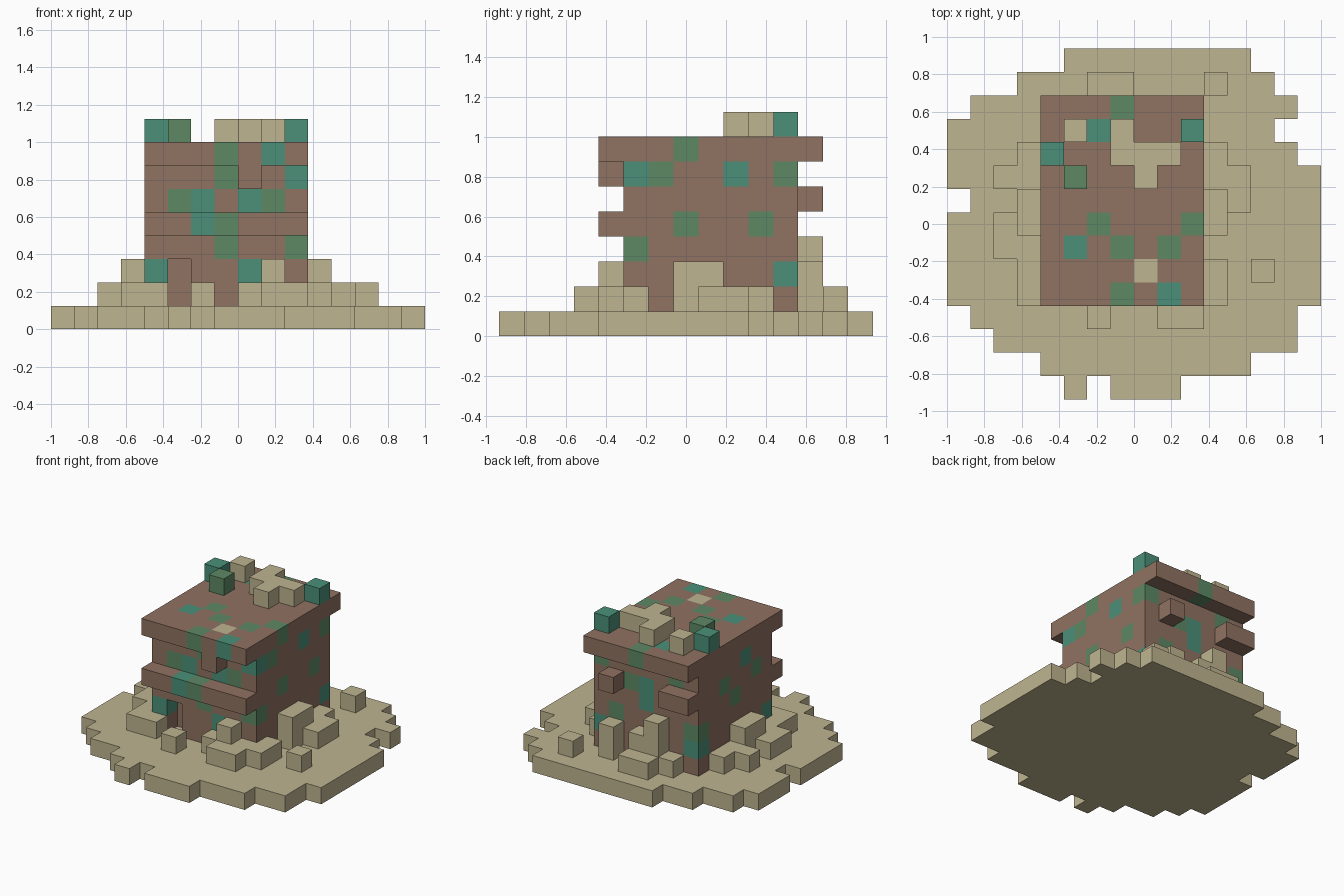
import bpy
import bmesh
from mathutils import Vector

cube = bpy.data.objects.get("Cube")
if cube:
    bpy.data.objects.remove(cube, do_unlink=True)

CELL = 0.125
ORIGIN = Vector((-1.0, -0.9375, 0.0))


def make_material(name, rgb):
    mat = bpy.data.materials.new(name)
    mat.use_nodes = True
    colour = (*rgb, 1.0)
    mat.diffuse_color = colour
    mat.node_tree.nodes["Principled BSDF"].inputs["Base Color"].default_value = colour
    return mat


MATERIALS = {
    "s": make_material("sand", (0.52, 0.46, 0.28)),
    "b": make_material("brown brick", (0.28, 0.17, 0.12)),
    "g": make_material("moss green", (0.11, 0.25, 0.13)),
    "t": make_material("teal", (0.07, 0.28, 0.19)),
}
KEYS = list(MATERIALS)
AXES = [Vector((1, 0, 0)), Vector((0, 1, 0)), Vector((0, 0, 1))]


def build(name, cells):
    """Skin a {(i, j, k): colour} grid with its outer faces only."""
    bm = bmesh.new()
    for pos, key in cells.items():
        for a in range(3):
            for sign in (-1, 1):
                n = AXES[a] * sign
                if tuple(int(c) for c in Vector(pos) + n) in cells:
                    continue
                u, v = AXES[(a + 1) % 3] / 2, AXES[(a + 2) % 3] / 2 * sign
                mid = Vector(pos) + Vector((.5, .5, .5)) + n / 2
                corners = (mid - u - v, mid + u - v, mid + u + v, mid - u + v)
                face = bm.faces.new([bm.verts.new(ORIGIN + c * CELL) for c in corners])
                face.material_index = KEYS.index(key)
    bmesh.ops.remove_doubles(bm, verts=bm.verts, dist=0.001)
    mesh = bpy.data.meshes.new(name)
    for key in KEYS:
        mesh.materials.append(MATERIALS[key])
    bm.to_mesh(mesh)
    bm.free()
    obj = bpy.data.objects.new(name, mesh)
    bpy.context.collection.objects.link(obj)
    return obj


def plan(rows, i0, j_top, k):
    """Cells of one level, rows listed from the back to the front."""
    return {(i0 + c, j_top - r, k): ch
            for r, row in enumerate(rows) for c, ch in enumerate(row) if ch != "."}


# Round sandy ground slab
build("ground_slab", plan([
    ".....ssssssss...",
    "...sssssssssss..",
    ".ssssssssssssss.",
    "ssssssssssssss..",
    "sssssssssssssss.",
    "ssssssssssssssss",
    ".sssssssssssssss",
    "ssssssssssssssss",
    "ssssssssssssssss",
    "ssssssssssssssss",
    "ssssssssssssssss",
    ".ssssssssssssss.",
    "..sssssssssssss.",
    "....sssssssss...",
    ".....s.sss......",
], 0, 14, 0))

# Sand rubble around the walls, one level at a time
rubble = plan([
    "......ss...s....",
    ".....ss..s......",
    "................",
    "...s.......s....",
    "..ss.......ss...",
    "...s.......ss...",
    "..ss.......s....",
    "..ss............",
    "...s.......s.s..",
    "...ss...ssss....",
    "......s..ss.....",
], 0, 13, 1)
for i, j, k in [(3, 7, 2), (3, 8, 2), (11, 7, 2), (11, 8, 2), (9, 4, 2),
                (9, 12, 2), (7, 12, 2), (6, 12, 2), (6, 12, 3)]:
    rubble[i, j, k] = "s"
build("sand_rubble", rubble)

# House body, each wall listed from the top course down
FRONT = ["bbbgbbt", "bgtbtgb", "bbbbbbb", "bbbgbbg", "t.bbtbb", "b.bbbbb"]
BACK = ["bgbbbbg", "bbbtgbb", "bbbtbbb", "gbbbbgb", "tbbbbbt", "bbbbbbb"]
RIGHT = ["tgbbtbg", "bbbbbbb", "bbgbbgb", "gbbbbbb", "bbbbbbt", "bbbbbbb"]
LEFT = ["bbtbbbb", "bgbbgbb", "bbbgbbb", "bbbbbbg", "tbbbbbt", "bbbbbbb"]
SIDE = 7
walls = {}
for r in range(len(FRONT)):
    for x in range(SIDE):
        for y in range(SIDE):
            if y == 0:
                key = FRONT[r][x]
            elif y == SIDE - 1:
                key = BACK[r][x]
            elif x == 0:
                key = LEFT[r][y]
            elif x == SIDE - 1:
                key = RIGHT[r][y]
            else:
                key = "b"
            if key != ".":
                walls[4 + x, 5 + y, 6 - r] = key
build("house_walls", walls)

# Ledges and bricks that stick out of the walls
build("front_ledge", plan(["bbtgbbb"], 4, 4, 4))
build("front_hanging_brick", plan(["b"], 8, 4, 6))
build("back_ledge", plan(["bb...b"], 4, 12, 5))

# Overhanging roof slab with mossy patches
build("roof_slab", plan([
    "bbbgbbb",
    "bbtbbbb",
    "bbbbbbb",
    "bbbbbbb",
    "bbbbbbb",
    "bbgbbbg",
    "btbgbgb",
    "bbbbsbb",
    "bbbgbtb",
], 4, 12, 7))

# Loose blocks on the roof
build("roof_blocks", plan([".s.s..t", "t..sss.", ".g..s.."], 4, 11, 8))
